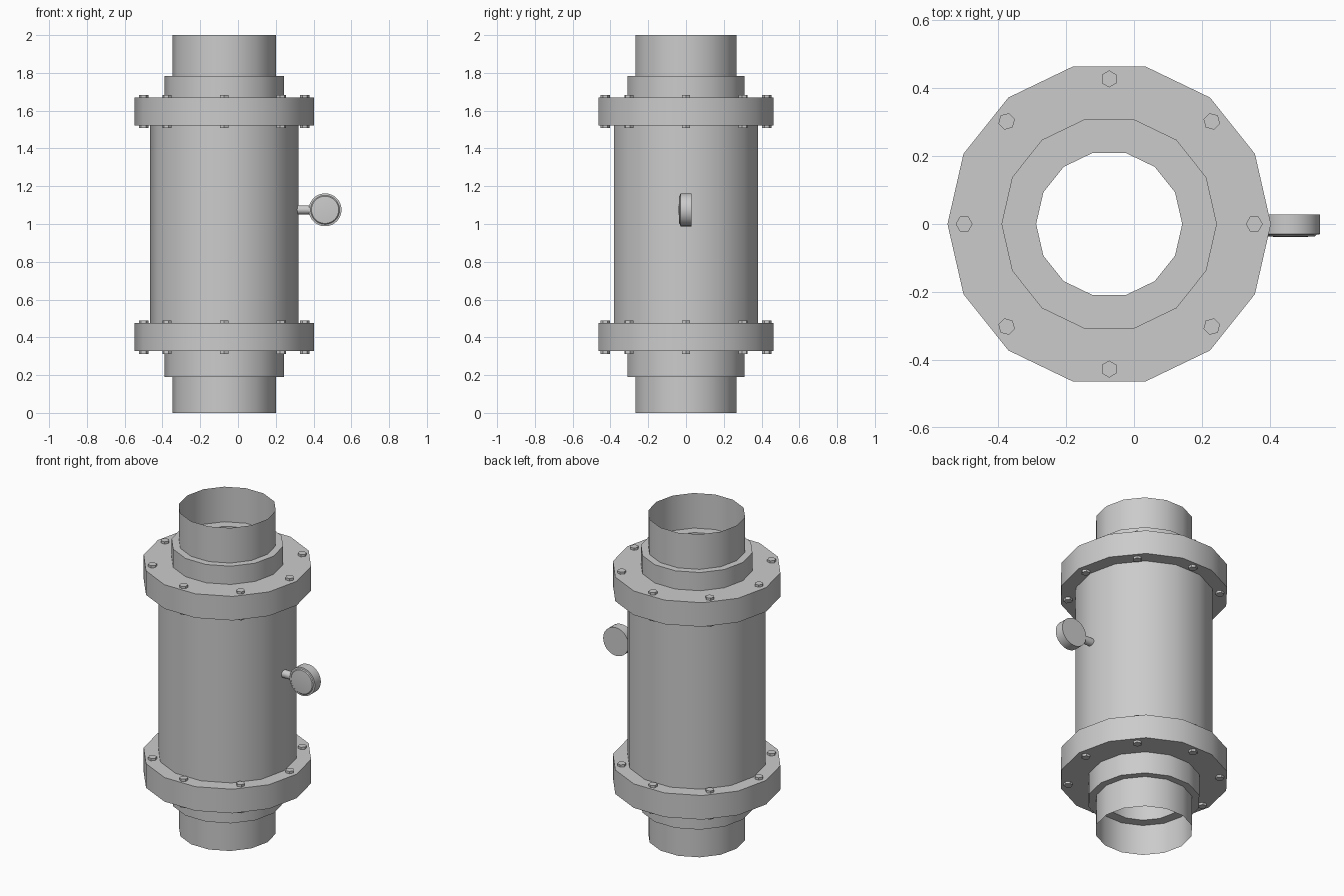
import bpy, bmesh
from math import cos, sin, pi, tau
from mathutils import Matrix

if "Cube" in bpy.data.objects:
    bpy.data.objects.remove(bpy.data.objects["Cube"])

CX = -0.073      # pipe axis
SIDES = 14


def finish(bm, name, matrix):
    bmesh.ops.recalc_face_normals(bm, faces=bm.faces)
    me = bpy.data.meshes.new(name)
    bm.to_mesh(me)
    bm.free()
    ob = bpy.data.objects.new(name, me)
    bpy.context.collection.objects.link(ob)
    ob.matrix_world = matrix
    bpy.ops.object.select_all(action='DESELECT')
    ob.select_set(True)
    bpy.context.view_layer.objects.active = ob
    bpy.ops.object.shade_smooth_by_angle(angle=pi / 6)
    return ob


def lathe(name, profile, sides=SIDES, matrix=Matrix.Translation((CX, 0, 0)), closed=False):
    """Spin (radius, height) points around local z; radius 0 makes a pole."""
    bm = bmesh.new()
    rings = []
    for r, z in profile:
        if r == 0:
            rings.append([bm.verts.new((0, 0, z))] * sides)
        else:
            rings.append([bm.verts.new((r * cos(tau * i / sides), r * sin(tau * i / sides), z))
                          for i in range(sides)])
    pairs = list(zip(rings, rings[1:]))
    if closed:
        pairs.append((rings[-1], rings[0]))
    for a, b in pairs:
        for i in range(sides):
            j = (i + 1) % sides
            quad = list(dict.fromkeys((a[i], a[j], b[j], b[i])))
            bm.faces.new(quad)
    return finish(bm, name, matrix)


# Main body tube
lathe("body_tube", [(0.392, 0.45), (0.392, 1.545)])

# Each end: open pipe, stepped collar with flange
ends = {
    "lower": dict(pipe=(0.0, 0.191), tip=0.191, outer=0.327, inner=0.476),
    "upper": dict(pipe=(1.783, 2.0), tip=1.783, outer=1.67, inner=1.521),
}
for side, e in ends.items():
    lathe(side + "_pipe", [(0.275, z) for z in e["pipe"]])
    lathe(side + "_flange", [(0.215, e["tip"]), (0.317, e["tip"]), (0.317, e["outer"]),
                             (0.476, e["outer"]), (0.476, e["inner"]), (0.215, e["inner"])],
          closed=True)
    # Hex bolts through the flange
    lo, hi = sorted((e["outer"], e["inner"]))
    bm = bmesh.new()
    for k in range(8):
        m = (Matrix.Rotation(k * tau / 8, 4, 'Z')
             @ Matrix.Translation((0.427, 0, (lo + hi) / 2))
             @ Matrix.Rotation(pi / 2, 4, 'Z'))
        # create_cone starts its first vertex on local y, so turn it back to local x
        bmesh.ops.create_cone(bm, cap_ends=True, segments=6, radius1=0.025, radius2=0.025,
                              depth=hi - lo + 0.028, matrix=m @ Matrix.Rotation(pi / 2, 4, 'Z')
                              @ Matrix.Rotation(pi / 6, 4, 'Z'))
    finish(bm, side + "_bolts", Matrix.Translation((CX, 0, 0)))

# Gauge stem, along x
lathe("gauge_stem", [(0, 0.29), (0.024, 0.29), (0.024, 0.40), (0, 0.40)], 16,
      Matrix.Translation((0, 0, 1.075)) @ Matrix.Rotation(pi / 2, 4, 'Y'))

# Gauge dial, facing the front (local z points to -y)
lathe("gauge_dial", [(0, -0.028), (0.087, -0.028), (0.087, 0.03), (0.077, 0.031),
                     (0.072, 0.036), (0.045, 0.038), (0, 0.039)], 32,
      Matrix.Translation((0.461, 0, 1.075)) @ Matrix.Rotation(pi / 2, 4, 'X'))
